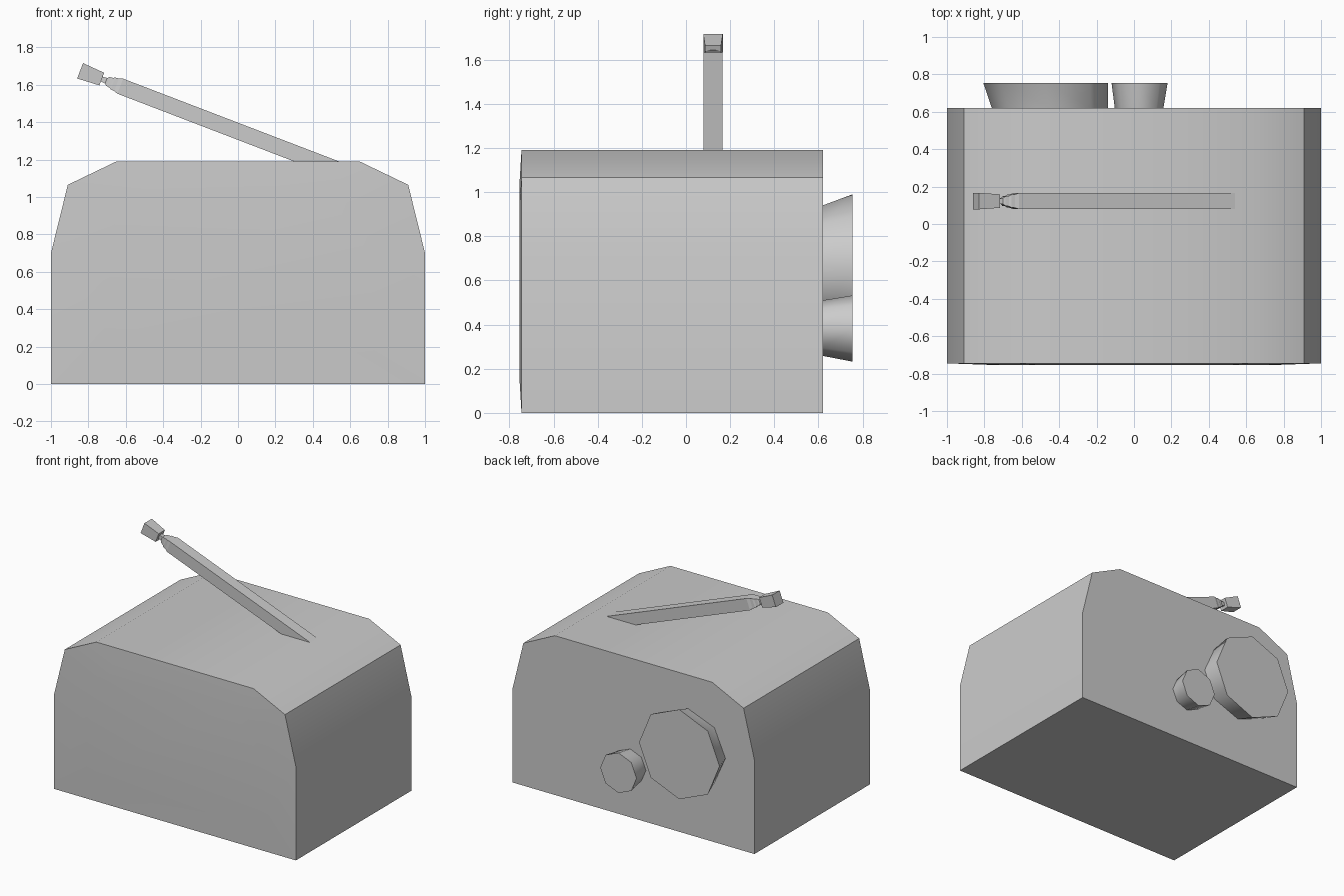
import bpy, bmesh, math
from mathutils import Vector

if "Cube" in bpy.data.objects:
    bpy.data.objects.remove(bpy.data.objects["Cube"])


def loft(name, rings, smooth=None):
    """Skin a list of equal-length vertex rings and cap both ends."""
    bm = bmesh.new()
    loops = [[bm.verts.new(p) for p in ring] for ring in rings]
    n = len(loops[0])
    for a, b in zip(loops, loops[1:]):
        for i in range(n):
            j = (i + 1) % n
            bm.faces.new((a[i], a[j], b[j], b[i]))
    bm.faces.new(loops[0])
    bm.faces.new(loops[-1])
    bmesh.ops.recalc_face_normals(bm, faces=bm.faces)
    mesh = bpy.data.meshes.new(name)
    bm.to_mesh(mesh)
    bm.free()
    obj = bpy.data.objects.new(name, mesh)
    bpy.context.collection.objects.link(obj)
    if smooth:
        bpy.ops.object.select_all(action='DESELECT')
        obj.select_set(True)
        bpy.context.view_layer.objects.active = obj
        bpy.ops.object.shade_smooth_by_angle(angle=math.radians(smooth))
    return obj


# Cabinet: mirrored chamfered profile, with a very shallow bulge on the front
half = [(1, 0), (1, 0.70), (0.91, 1.065), (0.65, 1.19)]
profile = half + [(-x, z) for x, z in reversed(half)]


def section(y, s=1.0):
    return [(x * s, y, 0.6 + (z - 0.6) * s) for x, z in profile]


loft("cabinet", [section(-0.755, 0.72), section(-0.745), section(0.62)], smooth=30)


# Dials on the back: flared octagons
def octagon(cx, cz, y, rx, rz):
    return [(cx + rx * math.cos(k * math.pi / 4), y, cz + rz * math.sin(k * math.pi / 4))
            for k in range(8)]


loft("large_dial", [octagon(-0.45, 0.65, 0.60, 0.31, 0.285),
                    octagon(-0.45, 0.65, 0.62, 0.31, 0.29),
                    octagon(-0.473, 0.655, 0.755, 0.333, 0.335)], smooth=50)
loft("small_dial", [octagon(0.027, 0.384, 0.60, 0.127, 0.122),
                    octagon(0.027, 0.384, 0.62, 0.13, 0.126),
                    octagon(0.03, 0.382, 0.755, 0.15, 0.15)], smooth=50)

# Antenna: square sections along a tilted axis
origin = Vector((0.42, 0.1225, 1.19))
axis = Vector((-0.934, 0, 0.358)).normalized()
up = Vector((0.358, 0, 0.934)).normalized()
side = Vector((0, 1, 0))


def square(t, h):
    c = origin + axis * t
    return [c + up * (h * a) + side * (h * b) for a, b in ((1, 1), (1, -1), (-1, -1), (-1, 1))]


loft("antenna_rod", [square(t, h) for t, h in (
    (-0.14, 0.043), (1.124, 0.043), (1.145, 0.036), (1.165, 0.034),
    (1.175, 0.028), (1.195, 0.025), (1.205, 0.016), (1.24, 0.013))])
loft("antenna_tip", [square(1.23, 0.036), square(1.354, 0.044)])
